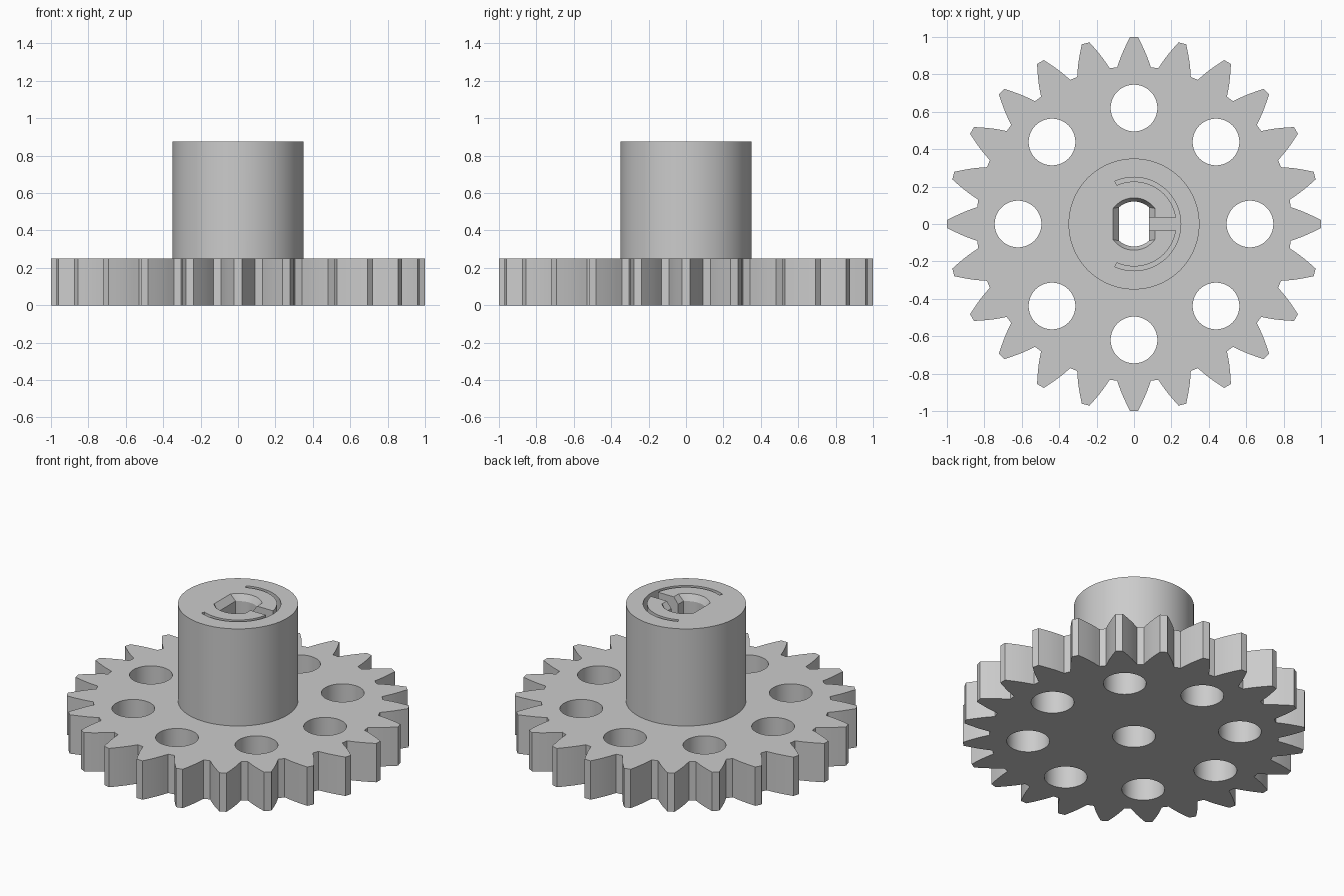
import bpy, bmesh, math
from math import cos, sin, pi, radians

if "Cube" in bpy.data.objects:
    bpy.data.objects.remove(bpy.data.objects["Cube"])

grey = bpy.data.materials.new("plain_grey")
grey.diffuse_color = (0.6, 0.6, 0.6, 1)
grey.use_nodes = True
grey.node_tree.nodes["Principled BSDF"].inputs["Base Color"].default_value = grey.diffuse_color


def loft(name, low, z0, z1, high=None):
    """Closed solid between two outlines with the same number of points."""
    high = high or low
    bm = bmesh.new()
    a = [bm.verts.new((x, y, z0)) for x, y in low]
    b = [bm.verts.new((x, y, z1)) for x, y in high]
    n = len(a)
    bm.faces.new(a[::-1])
    bm.faces.new(b)
    for i in range(n):
        j = (i + 1) % n
        bm.faces.new((a[i], a[j], b[j], b[i]))
    bmesh.ops.recalc_face_normals(bm, faces=bm.faces)
    me = bpy.data.meshes.new(name)
    bm.to_mesh(me)
    bm.free()
    me.materials.append(grey)
    ob = bpy.data.objects.new(name, me)
    bpy.context.collection.objects.link(ob)
    return ob


def arc(r, a0, a1, n, cx=0, cy=0):
    return [(cx + r * cos(a0 + (a1 - a0) * i / n), cy + r * sin(a0 + (a1 - a0) * i / n))
            for i in range(n + 1)]


def circle(r, n, cx=0, cy=0):
    return arc(r, 0, 2 * pi, n, cx, cy)[:-1]


def double_d(r, flat):
    """Circle of radius r with flats at x = +-flat."""
    t = math.acos(flat / r)
    return arc(r, t, pi - t, 16) + arc(r, pi + t, 2 * pi - t, 16)


def combine(ob, tool, operation):
    m = ob.modifiers.new("cut", 'BOOLEAN')
    m.operation, m.solver, m.object = operation, 'EXACT', tool
    bpy.context.view_layer.objects.active = ob
    bpy.ops.object.modifier_apply(modifier=m.name)
    bpy.data.objects.remove(tool, do_unlink=True)


# Toothed wheel: one half-tooth profile (radius out, half width), mirrored and repeated
half = [(0.838, 0.09), (0.87, 0.079), (0.90, 0.068), (0.93, 0.055),
        (0.96, 0.041), (0.98, 0.031), (1.0, 0.021)]
tooth = [(r, -w) for r, w in half] + [(r, w) for r, w in half[::-1]]
teeth = 24
outline = []
for k in range(teeth):
    c, s = cos(2 * pi * k / teeth), sin(2 * pi * k / teeth)
    outline += [(x * c - y * s, x * s + y * c) for x, y in tooth]
gear = loft("gear_with_hub", outline, 0, 0.25)

# Hub
combine(gear, loft("hub", circle(0.35, 96), 0.1, 0.875), 'UNION')

# Ring of eight lightening holes
for k in range(8):
    a = k * pi / 4
    hole = circle(0.125, 48, 0.62 * cos(a), 0.62 * sin(a))
    combine(gear, loft("hole", hole, -0.1, 0.4), 'DIFFERENCE')

# Shaft bore: round below, two flats above, flared mouth
combine(gear, loft("round_bore", circle(0.125, 48), -0.1, 0.37), 'DIFFERENCE')
combine(gear, loft("flat_bore", double_d(0.12, 0.08), 0.3, 1.0), 'DIFFERENCE')
combine(gear, loft("flare", double_d(0.12, 0.08), 0.835, 0.885,
                   double_d(0.145, 0.12)), 'DIFFERENCE')

# Spring slot: radial cut and curved groove
floor = 0.38
combine(gear, loft("radial_slot", [(0.04, -0.035), (0.235, -0.035),
                                   (0.235, 0.035), (0.04, 0.035)], floor, 1.0), 'DIFFERENCE')
t = radians(114)
groove = arc(0.25, -t, t, 64) + arc(0.227, t, -t, 64)
combine(gear, loft("curved_slot", groove, floor, 1.0), 'DIFFERENCE')

# Smooth round walls, crisp edges
bpy.ops.object.select_all(action='DESELECT')
gear.select_set(True)
bpy.context.view_layer.objects.active = gear
bpy.ops.object.shade_smooth_by_angle(angle=radians(25))
